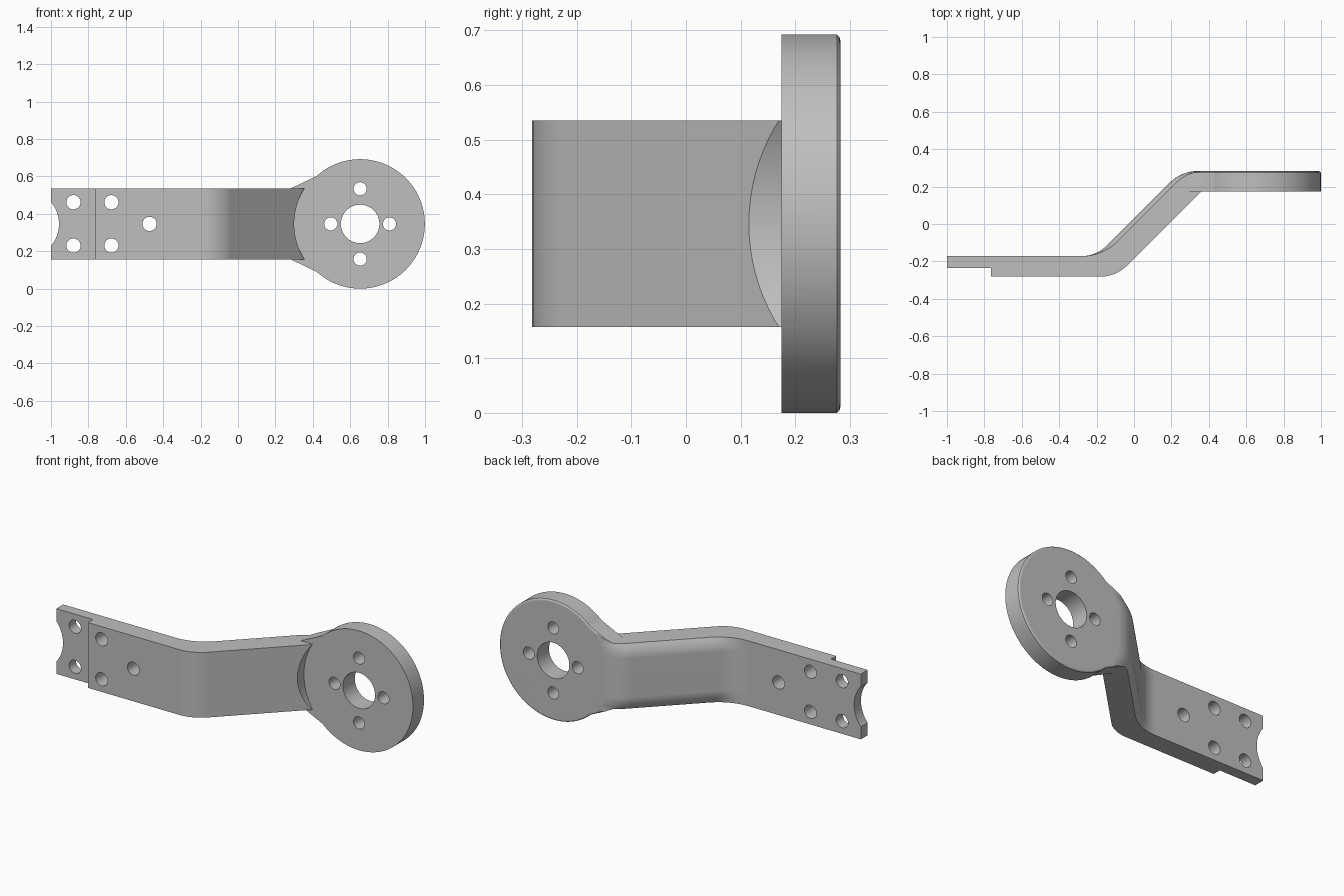
import bpy, bmesh
from math import sin, cos, pi, radians, tan, sqrt

if "Cube" in bpy.data.objects:
    bpy.data.objects.remove(bpy.data.objects["Cube"])

MID = 0.346          # height of the centre line
HALF = 0.189         # half width of the arm
HEAD_X, HEAD_R = 0.653, 0.346
FRONT, BACK = 0.175, 0.283

grey = bpy.data.materials.new("light grey")
grey.use_nodes = True
grey.diffuse_color = (0.52, 0.52, 0.52, 1)
grey.node_tree.nodes["Principled BSDF"].inputs["Base Color"].default_value = grey.diffuse_color


def loft(name, rings):
    """Closed solid through rings of equal point count."""
    bm = bmesh.new()
    loops = [[bm.verts.new(p) for p in ring] for ring in rings]
    n = len(loops[0])
    for a, b in zip(loops, loops[1:]):
        for i in range(n):
            j = (i + 1) % n
            bm.faces.new((a[i], a[j], b[j], b[i]))
    bm.faces.new(loops[0][::-1])
    bm.faces.new(loops[-1])
    bmesh.ops.recalc_face_normals(bm, faces=bm.faces)
    mesh = bpy.data.meshes.new(name)
    bm.to_mesh(mesh)
    bm.free()
    mesh.materials.append(grey)
    ob = bpy.data.objects.new(name, mesh)
    bpy.context.collection.objects.link(ob)
    return ob


def cylinder(name, x, z, r, y0=-1, y1=1, n=40):
    ring = [(x + r * cos(2 * pi * i / n), z + r * sin(2 * pi * i / n)) for i in range(n)]
    return loft(name, [[(px, y, pz) for px, pz in ring] for y in (y0, y1)])


def box(name, x0, x1, y0, y1, z0, z1):
    return loft(name, [[(x0, y0, z), (x1, y0, z), (x1, y1, z), (x0, y1, z)] for z in (z0, z1)])


def apply_boolean(target, cutter, operation):
    mod = target.modifiers.new("cut", "BOOLEAN")
    mod.operation, mod.object, mod.solver = operation, cutter, "EXACT"
    bpy.context.view_layer.objects.active = target
    bpy.ops.object.modifier_apply(modifier=mod.name)
    bpy.data.objects.remove(cutter)


def bend(x, y, t, up, steps=10):
    """Fillet between a flat run and the 45 degree slope, listed by rising x."""
    r = t / tan(radians(22.5))
    pts = []
    for i in range(steps + 1):
        a = radians(45) * i / steps
        if up:       # flat turning into the slope
            pts.append((x - t + r * sin(a), y + r * (1 - cos(a))))
        else:        # slope turning into the flat
            pts.append((x + t - r * sin(radians(45) - a), y - r * (1 - cos(radians(45) - a))))
    return pts


def profile(z):
    """Side profile of the bent strap; its sloped back eases off at the edges."""
    u = min(abs(z - MID) / HALF, 1)
    ease = 0.035 * max(0, (u - 0.6) / 0.4) ** 2
    front = [(-1, -0.235), (-0.765, -0.235), (-0.765, -0.282)]
    front += bend(-0.097, -0.282, 0.085, True) + [(FRONT + 0.185, FRONT), (1.1, FRONT)]
    back = bend(-0.202 + ease, -0.172, 0.08 + ease, True)
    back += bend(0.253 + ease, BACK, 0.087, False)
    return [(x, y, z) for x, y in front + [(1.1, BACK)] + back[::-1] + [(-1, -0.172)]]


# bent strap, lofted across its width
widths = [0, 0.6, 0.68, 0.76, 0.84, 0.92, 1, 2]
levels = [MID - HALF * w for w in widths[:0:-1]] + [MID + HALF * w for w in widths]
bracket = loft("bracket", [profile(z) for z in levels])

# outline seen from the front: strap, flared neck and round head
start = pi - math_angle if (math_angle := 0.828) is None else pi - 0.828
N = 72
arc = [(HEAD_X + HEAD_R * cos(start - 2 * start * i / N),
        HEAD_R * sin(start - 2 * start * i / N)) for i in range(N + 1)]
outline = [(-1.1, -HALF), (-1.1, HALF), (0.28, HALF)] + arc + [(0.28, -HALF)]
shape = loft("outline", [
    [(HEAD_X + (x - HEAD_X) * s, y, MID + z * s) for x, z in outline]
    for y, s in ((-1, 1), (0.276, 1), (0.281, 0.985), (0.284, 0.95))])
apply_boolean(bracket, shape, "INTERSECT")

# neck flares exist only behind the front of the head
for name, z0, z1 in (("upper_trim", MID + HALF, 1), ("lower_trim", -1, MID - HALF)):
    apply_boolean(bracket, box(name, 0.2, 1.2, -0.5, FRONT, z0, z1), "DIFFERENCE")

# round clearance in front of the head, and the end notch
apply_boolean(bracket, cylinder("clearance", HEAD_X, MID, 0.353, -0.5, FRONT, 96), "DIFFERENCE")
apply_boolean(bracket, cylinder("end_notch", -1.138, MID, 0.181, n=64), "DIFFERENCE")

# holes through head and strap
holes = [(HEAD_X, 0, 0.103)]
holes += [(HEAD_X + dx, dz, 0.035) for dx, dz in ((0.157, 0), (-0.157, 0), (0, 0.188), (0, -0.188))]
holes += [(x, s * 0.116, 0.038) for x in (-0.88, -0.677) for s in (-1, 1)]
holes.append((-0.473, 0, 0.038))
for x, dz, r in holes:
    apply_boolean(bracket, cylinder("hole", x, MID + dz, r), "DIFFERENCE")

# smooth curved surfaces, sharp rims
bpy.ops.object.select_all(action="DESELECT")
bracket.select_set(True)
bpy.context.view_layer.objects.active = bracket
bpy.ops.object.shade_smooth_by_angle(angle=radians(30))
normals = bracket.modifiers.new("normals", "WEIGHTED_NORMAL")
normals.keep_sharp = True
